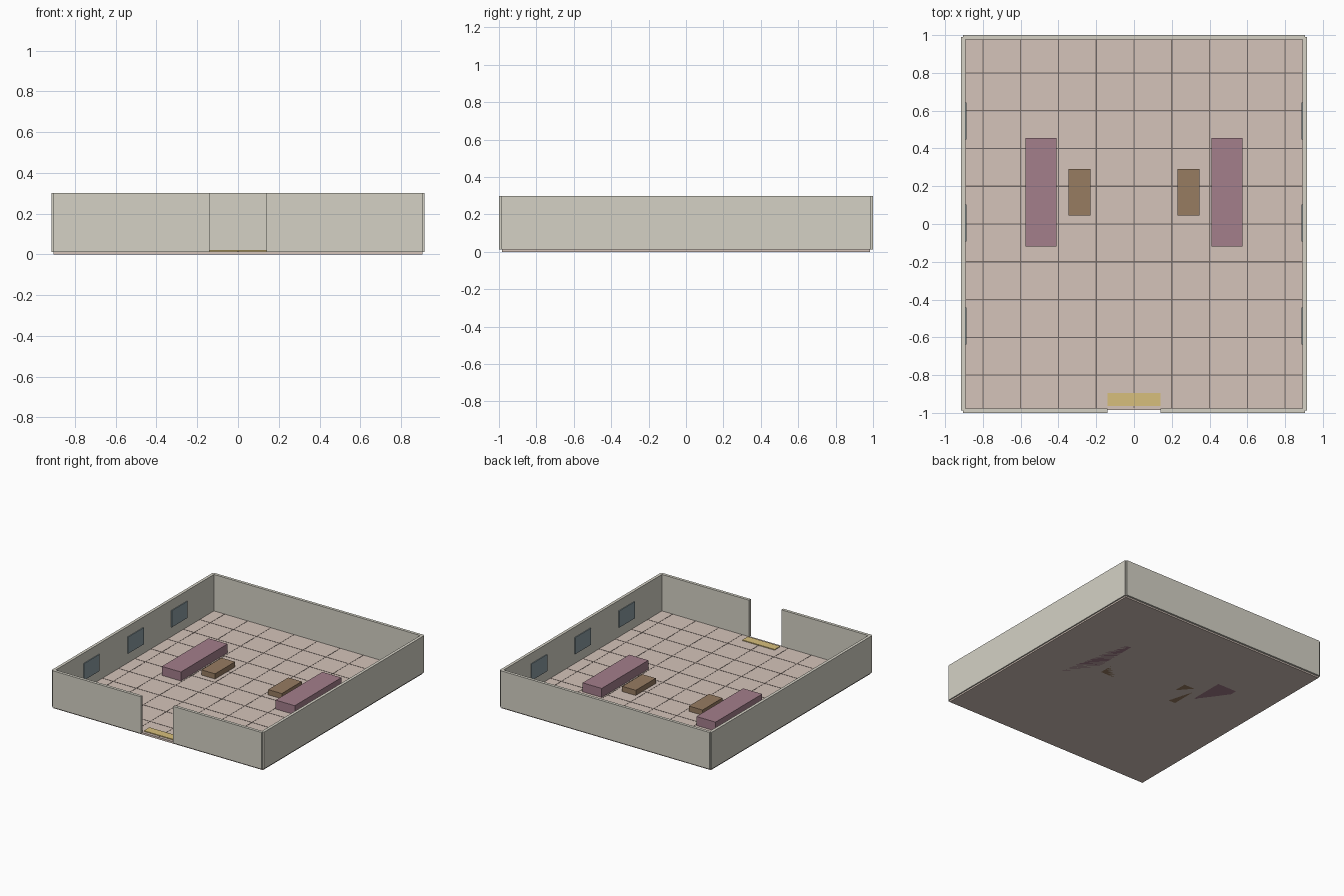
import bpy

if "Cube" in bpy.data.objects:
    bpy.data.objects.remove(bpy.data.objects["Cube"])

def material(name, rgb):
    m = bpy.data.materials.new(name)
    m.diffuse_color = (*rgb, 1)
    m.use_nodes = True
    m.node_tree.nodes["Principled BSDF"].inputs["Base Color"].default_value = m.diffuse_color
    return m

WALL = material("plaster", (0.66, 0.64, 0.56))
FLOOR = material("floor_tile", (0.66, 0.55, 0.49))
GROUT = material("grout", (0.20, 0.16, 0.14))
GLASS = material("glass", (0.26, 0.34, 0.37))
SOFA = material("upholstery", (0.37, 0.21, 0.26))
WOOD = material("wood", (0.31, 0.20, 0.12))
MAT = material("mat_fabric", (0.68, 0.52, 0.20))

def box(name, x, y, z, mat):
    """Box from (min, max) ranges on each axis."""
    bpy.ops.mesh.primitive_cube_add(size=1, location=[sum(r) / 2 for r in (x, y, z)])
    o = bpy.context.object
    o.name = name
    o.scale = [r[1] - r[0] for r in (x, y, z)]
    bpy.ops.object.transform_apply(location=False, rotation=False, scale=True)
    o.data.materials.append(mat)
    return o

def pair(name, x, y, z, mat):
    """Right box and its mirror image on the left."""
    box(name + "_right", x, y, z, mat)
    box(name + "_left", (-x[1], -x[0]), y, z, mat)

TOP = 0.015

# floor slab with thin grout lines between the tiles
box("floor", (-0.905, 0.905), (-0.985, 0.985), (0, TOP), FLOOR)
for i in range(-4, 5):
    c = i * 0.2
    box("grout_line_y", (c - 0.003, c + 0.003), (-0.975, 0.975), (0.012, TOP + 0.001), GROUT)
    box("grout_line_x", (-0.89, 0.89), (c - 0.003, c + 0.003), (0.012, TOP + 0.0012), GROUT)

# walls, with the doorway gap in the front
WZ = (0.012, 0.3)
box("back_wall", (-0.905, 0.905), (0.977, 1.0), WZ, WALL)
pair("front_wall", (0.14, 0.905), (-1.0, -0.977), WZ, WALL)
pair("side_wall", (0.892, 0.915), (-0.988, 0.99), WZ, WALL)

# three window panes on each side wall
for y in (-0.54, 0.005, 0.545):
    pair("window", (0.886, 0.9), (y - 0.097, y + 0.097), (0.09, 0.22), GLASS)

# furniture and door mat
pair("sofa", (0.41, 0.575), (-0.12, 0.456), (0, 0.085), SOFA)
pair("coffee_table", (0.23, 0.347), (0.045, 0.292), (0, 0.056), WOOD)
box("door_mat", (-0.14, 0.14), (-0.963, -0.895), (0.014, 0.021), MAT)
